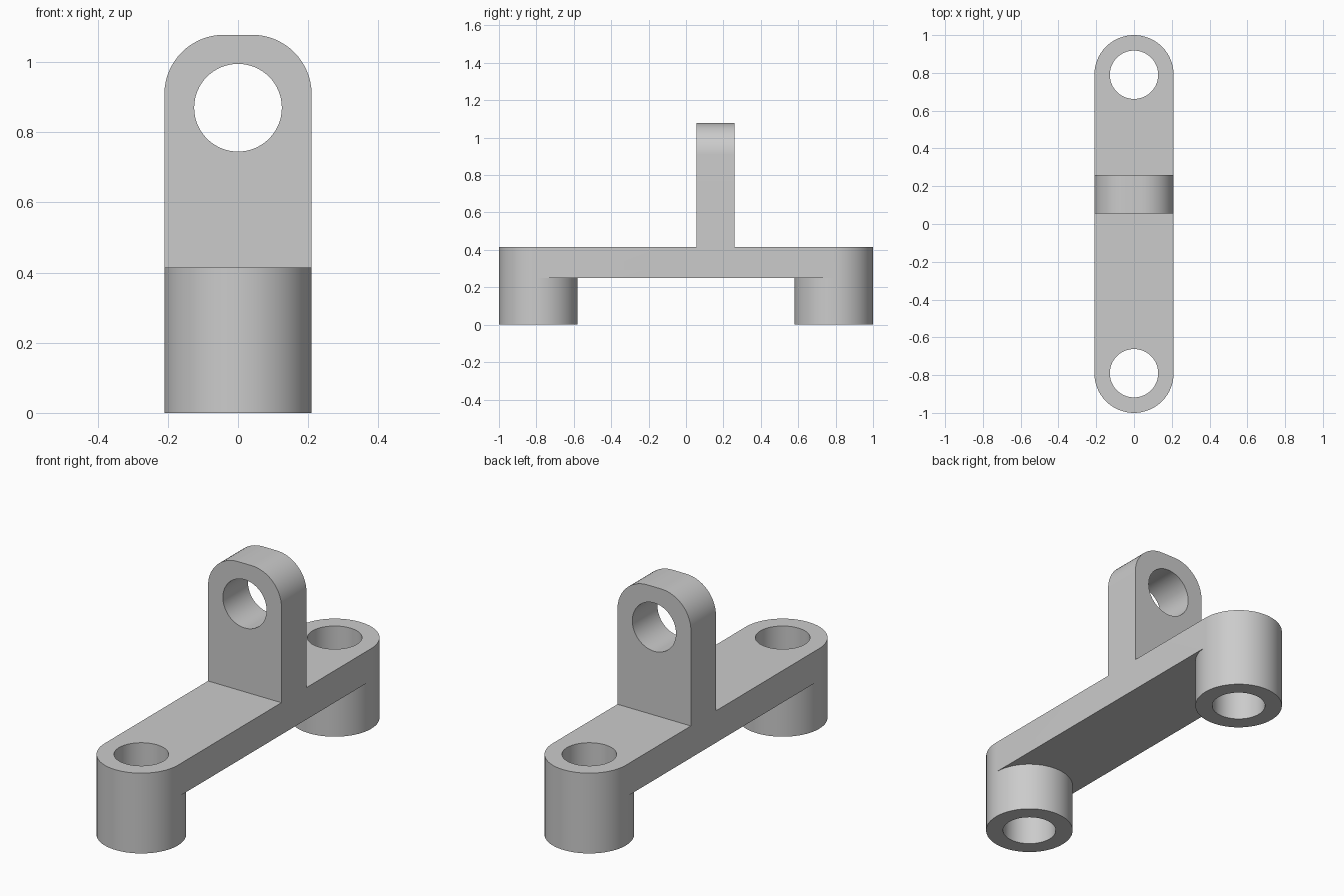
import bpy
import math
from mathutils import Vector

if "Cube" in bpy.data.objects:
    bpy.data.objects.remove(bpy.data.objects["Cube"], do_unlink=True)

SEGS = 64            # sides of a full circle
HALF_W = 0.21        # half width, also the boss radius
END_Y = 0.79         # distance of the boss axes from the middle
TOP_Z = 0.415        # top of the base plate
UNDER_Z = 0.25       # underside of the base plate
HOLE_R = 0.128

grey = bpy.data.materials.new("plain_grey")
grey.use_nodes = True
grey.diffuse_color = (0.6, 0.6, 0.6, 1)
grey.node_tree.nodes["Principled BSDF"].inputs["Base Color"].default_value = (0.6, 0.6, 0.6, 1)


def arc(cx, cy, r, first=0, last=SEGS - 1):
    """Points on a circle from step first to step last."""
    return [(cx + r * math.cos(math.tau * i / SEGS), cy + r * math.sin(math.tau * i / SEGS))
            for i in range(first, last + 1)]


def prism(name, outline, start, end, upright=False):
    """Extrude an outline along z, or along y for an upright x-z outline."""
    def place(p, d):
        return Vector((p[0], d, p[1])) if upright else Vector((p[0], p[1], d))
    n = len(outline)
    verts = [place(p, d) for d in (start, end) for p in outline]
    faces = [tuple(reversed(range(n))), tuple(range(n, 2 * n))]
    faces += [(i, (i + 1) % n, n + (i + 1) % n, n + i) for i in range(n)]
    if upright:
        faces = [tuple(reversed(f)) for f in faces]
    mesh = bpy.data.meshes.new(name)
    mesh.from_pydata(verts, [], faces)
    mesh.materials.append(grey)
    obj = bpy.data.objects.new(name, mesh)
    bpy.context.collection.objects.link(obj)
    return obj


def combine(body, tool, operation):
    """Apply a boolean to the body and discard the tool."""
    tool.hide_render = True
    mod = body.modifiers.new(operation, "BOOLEAN")
    mod.operation = operation
    mod.solver = "EXACT"
    mod.object = tool
    bpy.context.view_layer.objects.active = body
    bpy.ops.object.modifier_apply(modifier=mod.name)
    bpy.data.objects.remove(tool, do_unlink=True)


# Base plate with round ends
half = SEGS // 2
plate = arc(0, END_Y, HALF_W, 0, half) + arc(0, -END_Y, HALF_W, half, SEGS)
bracket = prism("mounting_bracket", plate, UNDER_Z, TOP_Z)

# Round bosses under both ends
for side in (-1, 1):
    boss = prism("boss", arc(0, side * END_Y, HALF_W), 0, TOP_Z)
    combine(bracket, boss, "UNION")

# Upright lug with rounded top corners
lug_top, corner = 1.078, 0.17
cx, cz = HALF_W - corner, lug_top - corner
quarter = SEGS // 4
lug_outline = ([(-HALF_W, 0.33), (HALF_W, 0.33)]
               + arc(cx, cz, corner, 0, quarter)
               + arc(-cx, cz, corner, quarter, half))
combine(bracket, prism("lug", lug_outline, 0.055, 0.26, upright=True), "UNION")

# Bores through the bosses and the lug
for side in (-1, 1):
    combine(bracket, prism("boss_bore", arc(0, side * END_Y, HOLE_R), -0.1, 0.6), "DIFFERENCE")
combine(bracket, prism("lug_bore", arc(0, 0.87, 0.125), -0.1, 0.4, upright=True), "DIFFERENCE")

# Smooth the round walls and keep the rims sharp
bpy.ops.object.select_all(action="DESELECT")
bracket.select_set(True)
bpy.context.view_layer.objects.active = bracket
bpy.ops.object.shade_smooth_by_angle(angle=math.radians(30))
